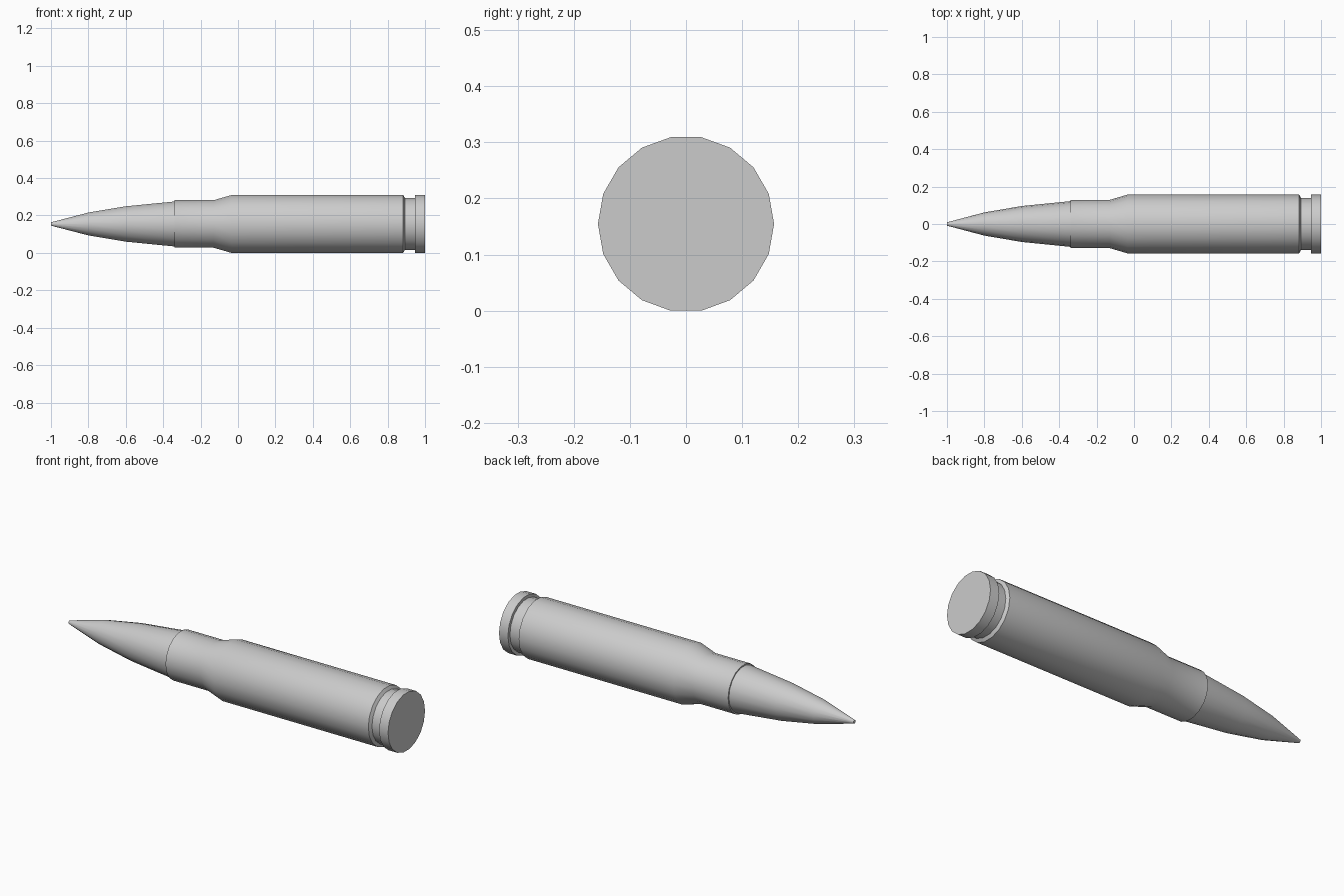
import bpy, bmesh, math

if "Cube" in bpy.data.objects:
    bpy.data.objects.remove(bpy.data.objects["Cube"])

SIDES = 18
RADIUS = 0.157
AXIS_Z = RADIUS * math.cos(math.pi / SIDES)


def lathe(name, profile):
    """Revolve (x, radius) points about the long axis and cap both ends."""
    bm = bmesh.new()
    rings = []
    for x, r in profile:
        angles = [2 * math.pi * i / SIDES for i in range(SIDES)]
        rings.append([bm.verts.new((x, r * math.cos(a), AXIS_Z + r * math.sin(a)))
                      for a in angles])
    for a, b in zip(rings, rings[1:]):
        for i in range(SIDES):
            j = (i + 1) % SIDES
            bm.faces.new((a[i], a[j], b[j], b[i]))
    bm.faces.new(rings[0])
    bm.faces.new(rings[-1])
    bmesh.ops.recalc_face_normals(bm, faces=bm.faces)
    mesh = bpy.data.meshes.new(name)
    bm.to_mesh(mesh)
    bm.free()
    obj = bpy.data.objects.new(name, mesh)
    bpy.context.collection.objects.link(obj)
    bpy.ops.object.select_all(action='DESELECT')
    obj.select_set(True)
    bpy.context.view_layer.objects.active = obj
    bpy.ops.object.shade_smooth_by_angle(angle=math.radians(30))
    return obj


# Pointed tip, seated against the mouth of the casing
lathe("pointed_tip", [(-1.0, 0.009), (-0.8, 0.062), (-0.6, 0.096), (-0.34, 0.122)])

# Casing: neck, shoulder, body, groove and rim
lathe("casing", [(-0.34, 0.129), (-0.13, 0.129), (-0.035, RADIUS), (0.883, RADIUS),
                 (0.893, 0.14), (0.947, 0.14), (0.947, RADIUS), (1.0, RADIUS)])
